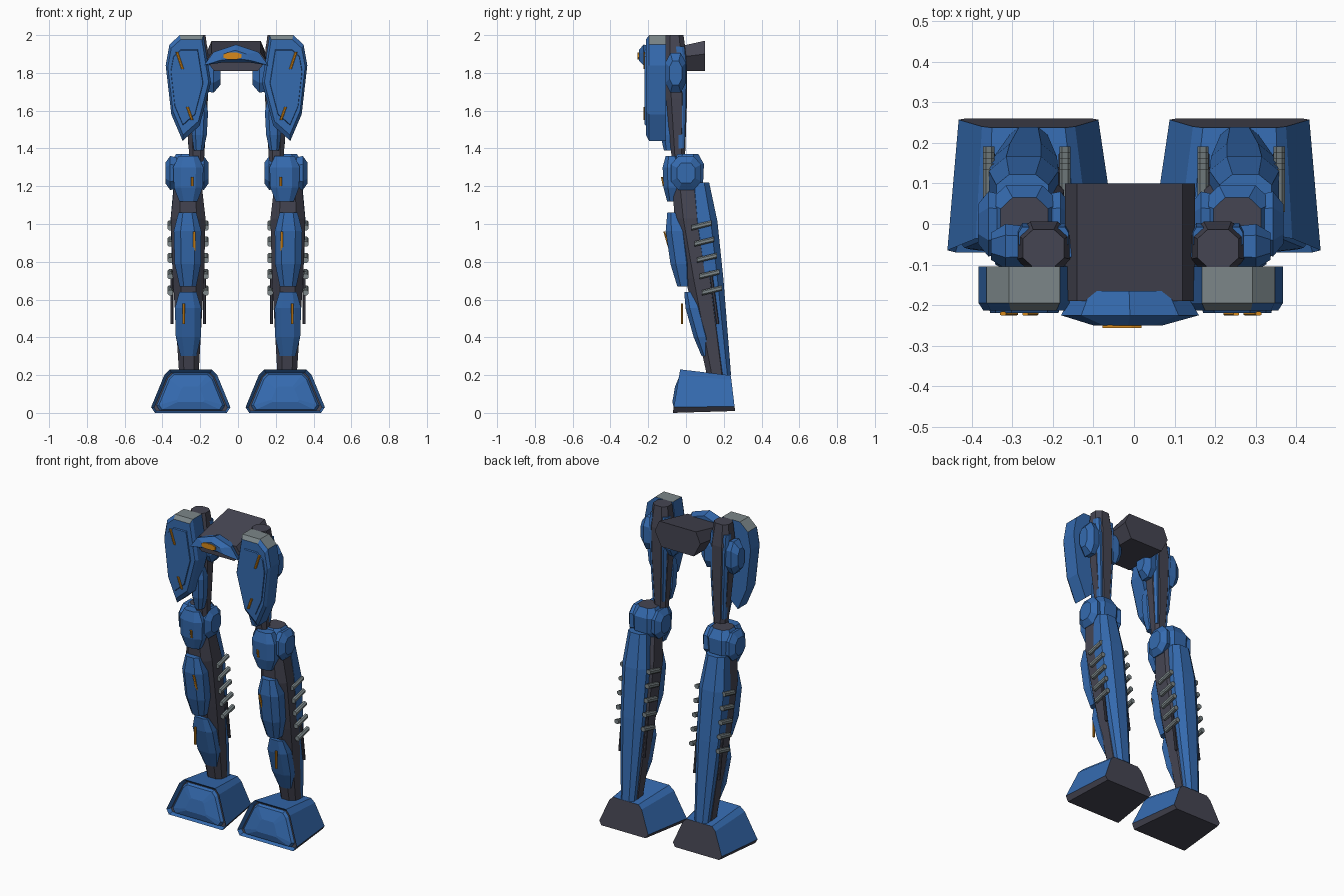
import bpy, bmesh
from mathutils import Vector

default_cube = bpy.data.objects.get("Cube")
if default_cube:
    bpy.data.objects.remove(default_cube, do_unlink=True)


def make_material(name, red, green, blue):
    material = bpy.data.materials.new(name)
    material.use_nodes = True
    material.diffuse_color = (red, green, blue, 1)
    shader = material.node_tree.nodes["Principled BSDF"]
    shader.inputs["Base Color"].default_value = material.diffuse_color
    return material


BLUE = make_material("armour blue", .035, .145, .43)
DARK = make_material("frame charcoal", .06, .06, .085)
GREY = make_material("plain grey", .2, .24, .25)
ORANGE = make_material("accent orange", .68, .25, .01)

# Swelling along a loft: (position along it, share of full size)
LIMB = ((0, .55), (.5, .9), (.8, 1), (1, .75))
PAD = ((0, .6), (.3, .95), (.75, 1), (1, .65))
DISC = ((0, .9), (.6, 1), (1, .6))
STRAIGHT = ((0, 1), (1, 1))


def build(name, rings, materials, rule=None, recess=False):
    """Bridge point rings into a solid; rule(normal, centre) picks the material slot."""
    bm = bmesh.new()
    loops = [[bm.verts.new(point) for point in ring] for ring in rings]
    front = bm.faces.new(loops[0])
    bm.faces.new(loops[-1])
    for near, far in zip(loops, loops[1:]):
        for i in range(len(near)):
            bm.faces.new((near[i - 1], near[i], far[i], far[i - 1]))
    bmesh.ops.recalc_face_normals(bm, faces=bm.faces)
    bm.normal_update()
    if rule:
        for face in bm.faces:
            face.material_index = int(rule(face.normal, face.calc_center_median()))
    if recess:
        bmesh.ops.inset_region(bm, faces=[front], thickness=.016, depth=-.025)
        front.material_index = 1
    mesh = bpy.data.meshes.new(name)
    bm.to_mesh(mesh)
    bm.free()
    for material in materials:
        mesh.materials.append(material)
    bpy.context.collection.objects.link(bpy.data.objects.new(name, mesh))


def build_pair(name, rings, materials, rule=None, recess=False):
    """Build left and right copies; everything from the knee up sits slightly to the right."""
    shift = -.008 if rings[0][0][2] > 1.1 else 0
    for side, sign in (("left", 1), ("right", -1)):
        moved = [[(sign * x + shift, y, z) for x, y, z in ring] for ring in rings]
        build(f"{side}_{name}", moved, materials, rule, recess)


def loft_rings(start, end, half_a, half_b, profile):
    """Chamfered rectangles strung from start to end, square to the main axis."""
    start, end = Vector(start), Vector(end)
    span = [abs(c) for c in end - start]
    axis_a, axis_b = [i for i in range(3) if i != span.index(max(span))]
    corners = [(1, -.5), (1, .5), (.5, 1), (-.5, 1)]
    corners += [(-a, -b) for a, b in corners]
    rings = []
    for position, size in profile:
        ring = []
        for a, b in corners:
            point = start.lerp(end, position)
            point[axis_a] += a * half_a * size
            point[axis_b] += b * half_b * size
            ring.append(point)
        rings.append(ring)
    return rings


def loft_pair(name, start, end, half_a, half_b, profile, *materials, rule=None):
    build_pair(name, loft_rings(start, end, half_a, half_b, profile), materials, rule)


def symmetric(half, centre=0):
    """Close a half outline by reflecting it about x = centre."""
    return ([(centre + x, z) for x, z in half]
            + [(centre - x, z) for x, z in reversed(half) if x])


def scaled(outline, centre, size):
    cx, cz = centre
    return [(cx + (x - cx) * size, cz + (z - cz) * size) for x, z in outline]


def layers(outline, centre, steps):
    """Stack scaled copies of an upright outline at successive depths."""
    return [[(x, y, z) for x, z in scaled(outline, centre, size)] for y, size in steps]


def toe_depth(z):
    return .17 * z - .07


# Feet: hollow-fronted shells with dark sole and heel
foot = symmetric([(.19, 0), (.21, .03), (.14, .2), (.11, .23)], .25)
foot_front = [(x, toe_depth(z), z) for x, z in foot]
foot_back = [(x + .01, .26 - .12 * z, z + .01) for x, z in scaled(foot, (.25, 0), .82)]
build_pair("foot", [foot_front, foot_back], [BLUE, DARK],
           lambda normal, centre: normal.z < -.3 or normal.y > .7, recess=True)
toe_rings = [[(x, toe_depth(z) + depth, z) for x, z in scaled(foot, (.25, .09), size)]
             for size, depth in ((.86, .02), (.8, .004), (.35, -.012))]
build_pair("toe_panel", toe_rings, [BLUE])

# Shins: dark frame, rear calf shell and two front plates
loft_pair("shin_frame", (.26, .165, .19), (.265, 0, 1.24), .092, .095, LIMB, DARK)
loft_pair("calf_shell", (.26, .2, .2), (.275, .07, 1.22), .086, .07, LIMB, BLUE)
loft_pair("upper_shin_plate", (.265, -.01, .67), (.268, -.06, 1.06), .073, .06, PAD, BLUE)
loft_pair("lower_shin_plate", (.262, .11, .3), (.265, .02, .64), .07, .045, PAD[::1], BLUE)

# Knees: octagonal joint with a dark lid and a front cap
loft_pair("knee_joint", (.265, .01, 1.16), (.262, .01, 1.37), .09, .085, PAD, BLUE, DARK,
          rule=lambda normal, centre: normal.z > .9)
loft_pair("knee_cap", (.255, -.07, 1.12), (.255, -.075, 1.36), .08, .05, PAD, BLUE)

# Thighs: dark frame and lower front guard
loft_pair("thigh_frame", (.21, -.04, 1.33), (.215, -.06, 2), .068, .062, LIMB, DARK)
loft_pair("thigh_guard", (.2, -.09, 1.39), (.19, -.1, 1.66), .042, .045, PAD, BLUE)

# Parts on both flanks of each leg
for flank, out in (("outer", 1), ("inner", -1)):
    loft_pair(f"{flank}_knee_disc", (.262 + out * .05, 0, 1.27), (.262 + out * .115, 0, 1.27),
              .08, .09, DISC, BLUE)
    loft_pair(f"{flank}_hip_disc", (.215 + out * .04, -.055, 1.8), (.215 + out * .13, -.055, 1.8),
              .055, .105, DISC, BLUE)
    loft_pair(f"{flank}_thigh_strip", (.212 + out * .03, -.028, 1.4), (.215 + out * .045, -.035, 1.94),
              .022, .036, LIMB, BLUE)
    # Rungs climb the shin, each tilted up toward the back
    x = .264 + out * .094
    for step in range(5):
        y, z = .03 + .014 * step, .98 - .086 * step
        loft_pair(f"{flank}_rung_{step}", (x, y, z), (x, y + .105, z + .025), .014, .014, STRAIGHT, GREY)
    x = .264 + out * .086
    loft_pair(f"{flank}_rod", (x, .168, .47), (x, .13, .75), .008, .008, STRAIGHT, DARK)

# Hip shields with a raised inner panel
shield = [(.3, 2), (.175, 2), (.135, 1.75), (.195, 1.52),
          (.285, 1.44), (.345, 1.58), (.375, 1.84), (.355, 1.95)]
build_pair("hip_shield", layers(shield, (.26, 1.76), ((-.105, 1), (-.195, 1), (-.213, .9))),
           [BLUE, GREY], lambda normal, centre: normal.z > .5 and centre.z > 1.9)
build_pair("shield_panel", layers(shield, (.28, 1.73), ((-.2, .75), (-.219, .7))), [BLUE])

# Pelvis block, its top sloping down to the front
pelvis = symmetric([(.115, 1.81), (.16, 1.9), (.13, 1.97)], -.01)
pelvis_front = [(x, -.19, 1.81 + (z - 1.81) * .6) for x, z in pelvis]
build("pelvis", [pelvis_front, [(x, .1, z) for x, z in pelvis]], [DARK])

# Waist crest with an orange accent
crest = symmetric([(0, 1.95), (.12, 1.91), (.17, 1.84), (.07, 1.855)], -.01)
build("waist_crest", layers(crest, (-.02, 1.89), ((-.165, .8), (-.225, 1), (-.25, .5))), [BLUE])
build("crest_accent", loft_rings((-.03, -.248, 1.89), (-.03, -.256, 1.89), .048, .018, STRAIGHT), [ORANGE])

# Orange accent strips
for name, start, end in (("upper_shield_strip", (.285, -.221, 1.82), (.315, -.221, 1.91)),
                         ("lower_shield_strip", (.235, -.221, 1.55), (.26, -.221, 1.62)),
                         ("knee_strip", (.235, -.118, 1.2), (.235, -.128, 1.25)),
                         ("shin_strip", (.232, -.08, .84), (.232, -.115, .96)),
                         ("ankle_strip", (.287, -.022, .47), (.287, -.022, .58))):
    loft_pair(name, start, end, .007, .005, STRAIGHT, ORANGE)
